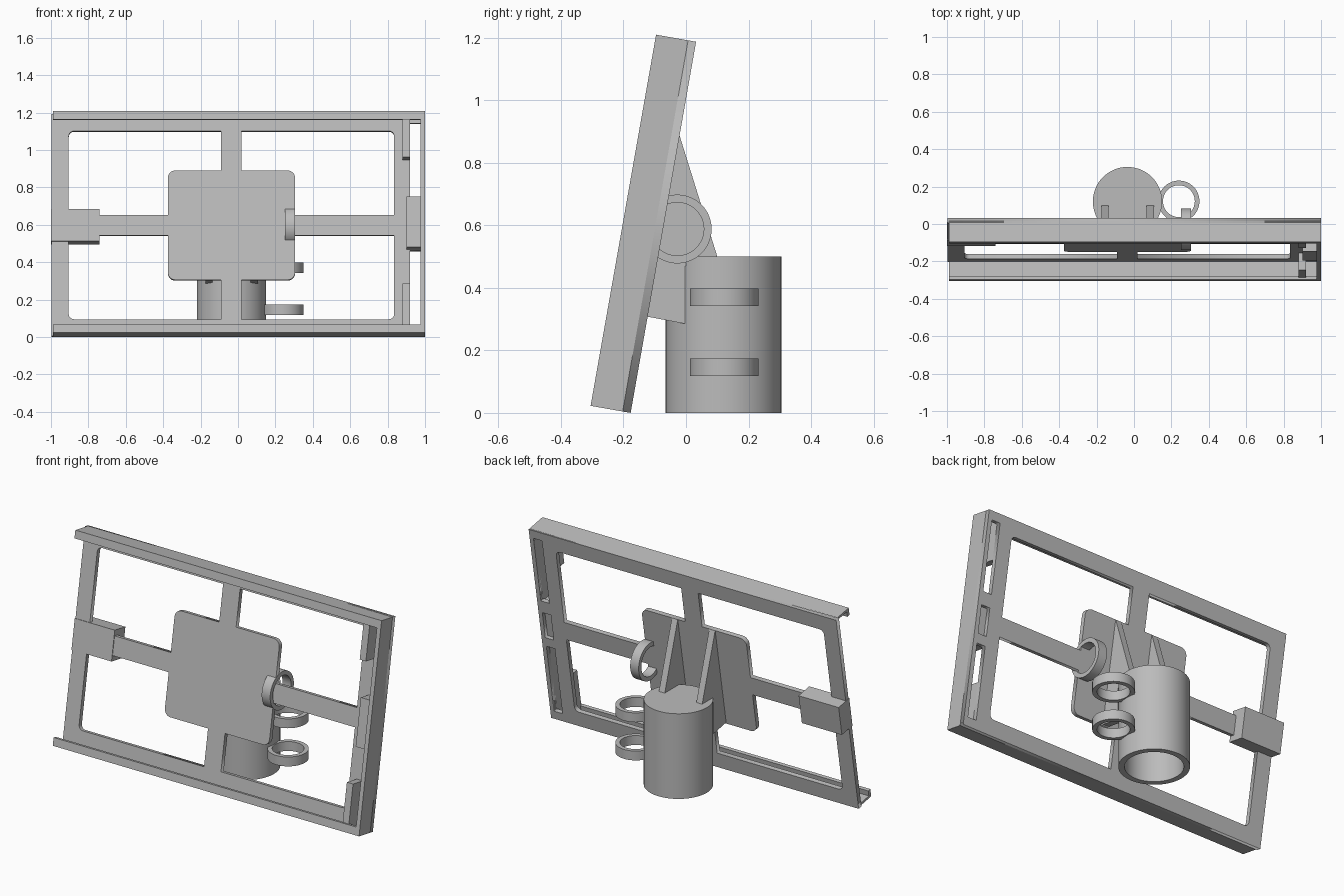
import bpy, bmesh, math
from mathutils import Matrix, Vector

if "Cube" in bpy.data.objects:
    bpy.data.objects.remove(bpy.data.objects["Cube"])

grey = bpy.data.materials.new("plain grey")
grey.use_nodes = True
colour = (0.5, 0.5, 0.5, 1)
grey.diffuse_color = colour
grey.node_tree.nodes["Principled BSDF"].inputs["Base Color"].default_value = colour

# Tray space: x across, y from front lip to back, z up the leaning tray
DEPTH, HEIGHT, PANEL = 0.13, 1.205, 0.104
LEAN = math.radians(-10)
TRAY = Matrix.Translation((0, -0.305, DEPTH * math.sin(-LEAN))) @ Matrix.Rotation(LEAN, 4, 'X')


def add(name, mesh, matrix=None):
    obj = bpy.data.objects.new(name, mesh)
    bpy.context.collection.objects.link(obj)
    mesh.materials.clear()
    mesh.materials.append(grey)
    if matrix:
        obj.matrix_world = matrix
    return obj


def from_bmesh(name, bm, matrix=None):
    bmesh.ops.recalc_face_normals(bm, faces=bm.faces)
    mesh = bpy.data.meshes.new(name)
    bm.to_mesh(mesh)
    bm.free()
    return add(name, mesh, matrix)


def box(name, x, y, z, matrix=TRAY):
    bm = bmesh.new()
    bmesh.ops.create_cube(bm, size=1)
    for v in bm.verts:
        v.co = [r[0] if c < 0 else r[1] for c, r in zip(v.co, (x, y, z))]
    return from_bmesh(name, bm, matrix)


def prism(name, profile, x0, x1, matrix=None):
    """Extrude a (y, z) outline along x."""
    bm = bmesh.new()
    face = bm.faces.new([bm.verts.new((x0, y, z)) for y, z in profile])
    out = bmesh.ops.extrude_face_region(bm, geom=[face])
    bmesh.ops.translate(bm, vec=(x1 - x0, 0, 0),
                        verts=[g for g in out["geom"] if isinstance(g, bmesh.types.BMVert)])
    return from_bmesh(name, bm, matrix)


def lathe(name, profile, matrix, closed, steps=64):
    """Turn an (r, z) outline around z."""
    bm = bmesh.new()
    verts = [bm.verts.new((r, 0, z)) for r, z in profile]
    edges = [bm.edges.new(pair) for pair in zip(verts, verts[1:])]
    if closed:
        edges.append(bm.edges.new((verts[-1], verts[0])))
    bmesh.ops.spin(bm, geom=verts + edges, cent=(0, 0, 0), axis=(0, 0, 1),
                   angle=math.tau, steps=steps, use_merge=False)
    bmesh.ops.remove_doubles(bm, verts=bm.verts, dist=0.0001)
    obj = from_bmesh(name, bm, matrix)
    bpy.ops.object.select_all(action='DESELECT')
    obj.select_set(True)
    bpy.context.view_layer.objects.active = obj
    bpy.ops.object.shade_smooth_by_angle(angle=math.radians(35))
    return obj


def rounded(corners, steps=6):
    """Round each (x, z, radius) right-angled corner of a closed outline."""
    points = []
    for i, (x, z, r) in enumerate(corners):
        p = Vector((x, z))
        if r == 0:
            points.append(p)
            continue
        a = (Vector(corners[i - 1][:2]) - p).normalized() * r
        b = (Vector(corners[(i + 1) % len(corners)][:2]) - p).normalized() * r
        for s in range(steps + 1):
            t = math.pi / 2 * s / steps
            points.append(p + a * (1 - math.sin(t)) + b * (1 - math.cos(t)))
    return points


def rect(x0, x1, z0, z1):
    return [(x0, z0, 0), (x1, z0, 0), (x1, z1, 0), (x0, z1, 0)]


# Back panel: rails, cross bars and centre plate left by four L-shaped openings
outlines = [rect(-0.998, 1, 0, HEIGHT)]
mid = HEIGHT / 2
for rail_x, plate_x, bar_x in ((-0.905, -0.375, -0.09), (0.835, 0.305, 0.02)):
    for s in (-1, 1):
        bar, plate, rail = mid + s * 0.055, mid + s * 0.297, mid + s * 0.511
        outlines.append([(rail_x, bar, 0), (plate_x, bar, 0), (plate_x, plate, 0.04),
                         (bar_x, plate, 0), (bar_x, rail, 0), (rail_x, rail, 0.028)])
# Slots beside the closed end
for low, high in ((0.05, 0.465), (0.52, 0.68), (0.755, 1.155)):
    outlines.append(rect(0.92, 0.975, low, high))

curve = bpy.data.curves.new("back_panel", 'CURVE')
curve.dimensions = '2D'
curve.fill_mode = 'BOTH'
curve.extrude = (DEPTH - PANEL) / 2
for outline in outlines:
    points = rounded(outline)
    spline = curve.splines.new('POLY')
    spline.points.add(len(points) - 1)
    for sp, p in zip(spline.points, points):
        sp.co = (p.x, p.y, 0, 1)
    spline.use_cyclic_u = True
helper = bpy.data.objects.new("panel_outline", curve)
bpy.context.collection.objects.link(helper)
graph = bpy.context.evaluated_depsgraph_get()
panel_mesh = bpy.data.meshes.new_from_object(helper.evaluated_get(graph))
bpy.data.objects.remove(helper)
panel_mesh.transform(Matrix.Translation((0, (DEPTH + PANEL) / 2, 0))
                     @ Matrix.Rotation(math.pi / 2, 4, 'X'))
add("back_panel", panel_mesh, TRAY)

# Top and bottom channels with a front lip
for name, z, s in (("bottom_channel", 0, 1), ("top_channel", HEIGHT, -1)):
    wall, lip = z + s * 0.014, z + s * 0.046
    prism(name, [(0, z), (DEPTH, z), (DEPTH, wall), (0.02, wall), (0.02, lip), (0, lip)],
          -0.99, 1, TRAY)

# Closed end wall, end stops and the middle block
box("end_wall", (0.975, 1), (0, DEPTH), (0, HEIGHT))
box("lower_end_stop", (0.88, 0.92), (0.012, 0.11), (0.01, 0.27))
box("upper_end_stop", (0.88, 0.92), (0.012, 0.11), (0.955, HEIGHT - 0.01))
box("middle_end_block", (0.90, 0.98), (0.03, 0.108), (0.47, 0.745))

# Latch housing at the open end
box("latch_housing", (-1, -0.74), (0.10, 0.20), (0.515, 0.69))

# Hollow mounting socket, open underneath
lathe("socket", [(0, 0.5), (0.185, 0.5), (0.185, 0), (0.153, 0), (0.153, 0.45), (0, 0.45)],
      Matrix.Translation((-0.035, 0.12, 0)), False)

# Two fins from the centre plate to the socket
fin = [(-0.03, 0.887), (-0.02, 0.885), (0.10, 0.5), (0.10, 0.47), (-0.003, 0.47),
       (-0.003, 0.285), (-0.13, 0.309)]
for name, x in (("right_fin", -0.175), ("left_fin", 0.068)):
    prism(name, fin, x, x + 0.038)

# Cable rings
ring = [(0.085, -0.0275), (0.11, -0.0275), (0.11, 0.0275), (0.085, 0.0275)]
for name, z in (("lower_ring", 0.146), ("upper_ring", 0.37)):
    lathe(name, ring, Matrix.Translation((0.24, 0.122, z)), True)
lathe("side_ring", ring, Matrix.Translation((0.278, -0.028, 0.588))
      @ Matrix.Rotation(math.pi / 2, 4, 'Y'), True)
